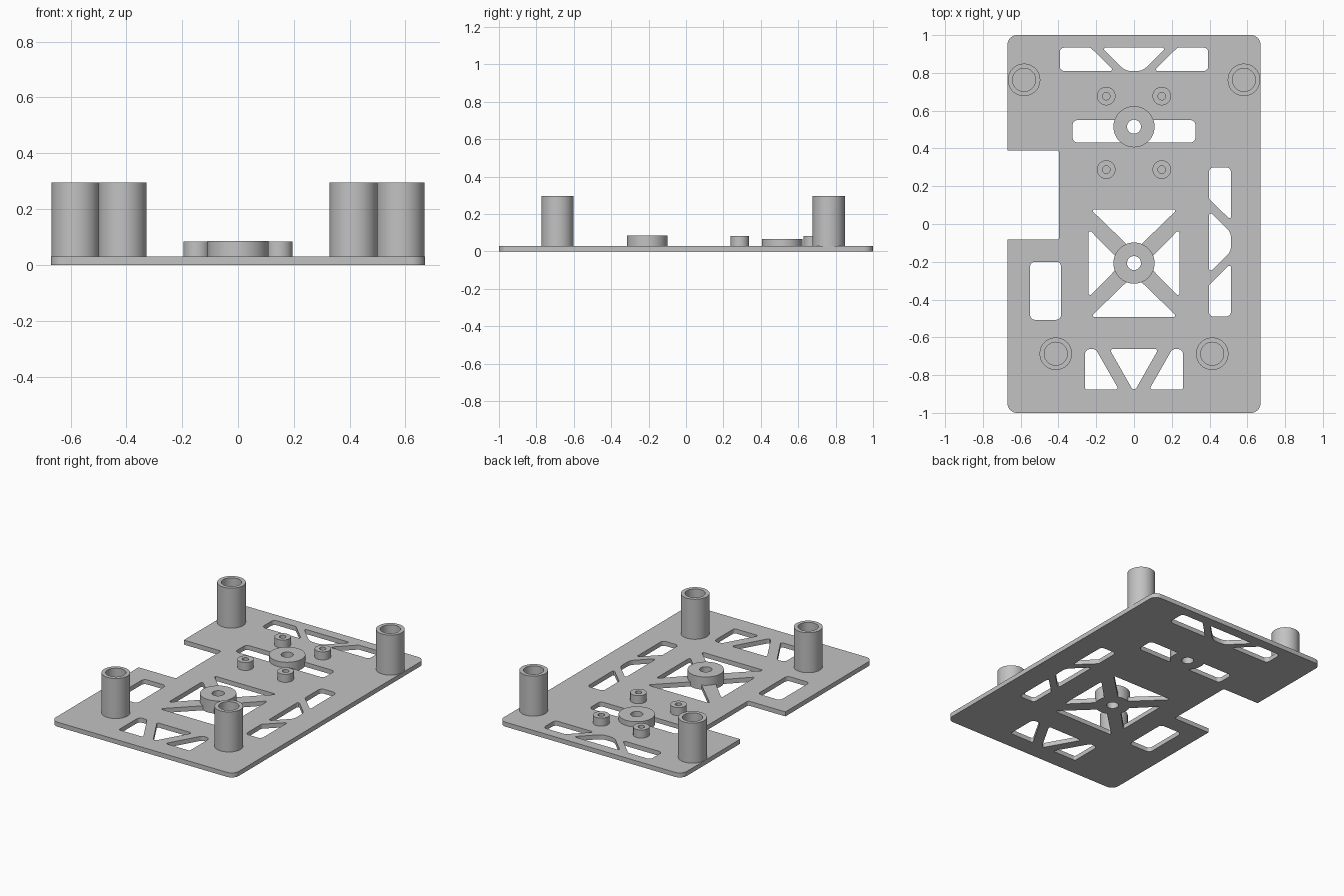
import bpy, bmesh, math
from mathutils import Vector

if "Cube" in bpy.data.objects:
    bpy.data.objects.remove(bpy.data.objects["Cube"])

T = 0.03  # plate thickness
grey = bpy.data.materials.new("plain_grey")
grey.diffuse_color = (0.54, 0.54, 0.54, 1)
grey.use_nodes = True
grey.node_tree.nodes["Principled BSDF"].inputs["Base Color"].default_value = grey.diffuse_color


def rounded(points, radii, steps=6):
    """Round each corner of a closed polygon with an arc."""
    out, n = [], len(points)
    if not isinstance(radii, (list, tuple)):
        radii = [radii] * n
    for i, r in enumerate(radii):
        p = Vector(points[i])
        if r == 0:
            out.append(p)
            continue
        a = (Vector(points[i - 1]) - p).normalized()
        b = (Vector(points[(i + 1) % n]) - p).normalized()
        half = a.angle(b) / 2
        mid = (a + b).normalized()
        c = p + mid * (r / math.sin(half))
        start = p + a * (r / math.tan(half)) - c
        end = p + b * (r / math.tan(half)) - c
        for k in range(steps + 1):
            t = k / steps
            out.append(c + (start * (1 - t) + end * t).normalized() * r)
    return out


def circle(x, y, r, n=48):
    return [(x + r * math.cos(math.tau * k / n), y + r * math.sin(math.tau * k / n)) for k in range(n)]


def extrude(name, outlines, z0, z1):
    """Straight prism for each outline, all in one object."""
    bm = bmesh.new()
    for pts in outlines:
        lo = [bm.verts.new((p[0], p[1], z0)) for p in pts]
        hi = [bm.verts.new((p[0], p[1], z1)) for p in pts]
        bm.faces.new(lo)
        bm.faces.new(hi)
        for i in range(len(pts)):
            bm.faces.new((lo[i - 1], lo[i], hi[i], hi[i - 1]))
    bmesh.ops.recalc_face_normals(bm, faces=bm.faces)
    return finish(name, bm)


def finish(name, bm):
    me = bpy.data.meshes.new(name)
    bm.to_mesh(me)
    bm.free()
    me.materials.append(grey)
    ob = bpy.data.objects.new(name, me)
    bpy.context.collection.objects.link(ob)
    return ob


def smooth(ob):
    bpy.ops.object.select_all(action='DESELECT')
    ob.select_set(True)
    bpy.context.view_layer.objects.active = ob
    bpy.ops.object.shade_smooth_by_angle(angle=math.radians(30))


def tube(name, x, y, r_out, r_in, z0, z1, n=48):
    bm = bmesh.new()
    profile = [(r_out, z0), (r_out, z1), (r_in, z1), (r_in, z0)]
    loops = [[bm.verts.new((px, py, z)) for px, py in circle(x, y, r, n)] for r, z in profile]
    for j in range(4):
        a, b = loops[j - 1], loops[j]
        for i in range(n):
            bm.faces.new((a[i - 1], a[i], b[i], b[i - 1]))
    bmesh.ops.recalc_face_normals(bm, faces=bm.faces)
    smooth(finish(name, bm))


def rect(x0, x1, y0, y1):
    return [(x0, y0), (x1, y0), (x1, y1), (x0, y1)]


def flip_x(pts):
    return [(-x, y) for x, y in pts]


def flip_y(pts, c):
    return [(x, 2 * c - y) for x, y in pts]


# plate outline with the side notch
outline = rounded(
    [(-0.67, -1), (0.67, -1), (0.67, 1), (-0.67, 1),
     (-0.67, 0.39), (-0.397, 0.39), (-0.397, -0.083), (-0.67, -0.083)],
    [0.05, 0.05, 0.05, 0.05, 0, 0.012, 0.012, 0])
plate = extrude("base_plate", [outline], 0, T)

cuts = []
# back truss windows
back = [(-0.393, 0.81), (-0.105, 0.81), (-0.23, 0.934), (-0.393, 0.934)]
cuts += [rounded(p, [0.025, 0.008, 0.02, 0.025]) for p in (back, flip_x(back))]
cuts.append(rounded([(-0.17, 0.934), (0.17, 0.934), (0.045, 0.81), (-0.045, 0.81)],
                    [0.008, 0.008, 0.07, 0.07]))
# slot under the back hub, and left window
cuts.append(rounded(rect(-0.325, 0.325, 0.432, 0.55), 0.025))
cuts.append(rounded(rect(-0.55, -0.386, -0.507, -0.2), 0.025))
# right truss windows
side = [(0.397, 0.3), (0.513, 0.3), (0.513, 0.02), (0.397, 0.133)]
cuts += [rounded(p, [0.025, 0.025, 0.008, 0.02]) for p in (side, flip_y(side, -0.095))]
cuts.append(rounded([(0.397, 0.07), (0.513, -0.045), (0.513, -0.145), (0.397, -0.26)],
                    [0.01, 0.06, 0.06, 0.01]))
# four triangles leaving the crossed spokes
C = -0.207
tri = [(-0.23, 0.078), (0.23, 0.078), (0, C + 0.062)]
wedge = [(-0.24, C + 0.18), (-0.24, C - 0.18), (-0.062, C)]
cuts += [rounded(p, [0.008, 0.008, 0]) for p in (tri, flip_y(tri, C), wedge, flip_x(wedge))]
# front truss windows
front = [(-0.26, -0.877), (-0.08, -0.877), (-0.203, -0.662), (-0.26, -0.662)]
cuts += [rounded(p, [0.012, 0.01, 0.028, 0.028]) for p in (front, flip_x(front))]
cuts.append(rounded([(-0.13, -0.662), (0.13, -0.662), (0, -0.89)], [0.01, 0.01, 0.015]))

hubs = [(0.515, 0.065), (C, 0.085)]
cutters = [extrude("window_cutter", cuts, -0.1, 0.1),
           extrude("hub_cutter", [circle(0, y, 0.105) for y, _ in hubs], -0.1, 0.1)]
bpy.context.view_layer.objects.active = plate
for cutter in cutters:
    cutter.hide_render = True
    mod = plate.modifiers.new("cut", 'BOOLEAN')
    mod.operation = 'DIFFERENCE'
    mod.solver = 'EXACT'
    mod.object = cutter
    bpy.ops.object.modifier_apply(modifier=mod.name)
    bpy.data.objects.remove(cutter)
smooth(plate)

# central hubs with through holes
for y, top in hubs:
    tube("hub", 0, y, 0.109, 0.037, 0, top)

# corner posts and small mounting bosses
for s in (-1, 1):
    tube("back_post", s * 0.582, 0.763, 0.086, 0.061, T - 0.01, 0.295)
    tube("front_post", s * 0.414, -0.687, 0.086, 0.061, T - 0.01, 0.295)
    for y in (0.677, 0.288):
        tube("mounting_boss", s * 0.147, y, 0.049, 0.02, T - 0.01, 0.083, 32)
